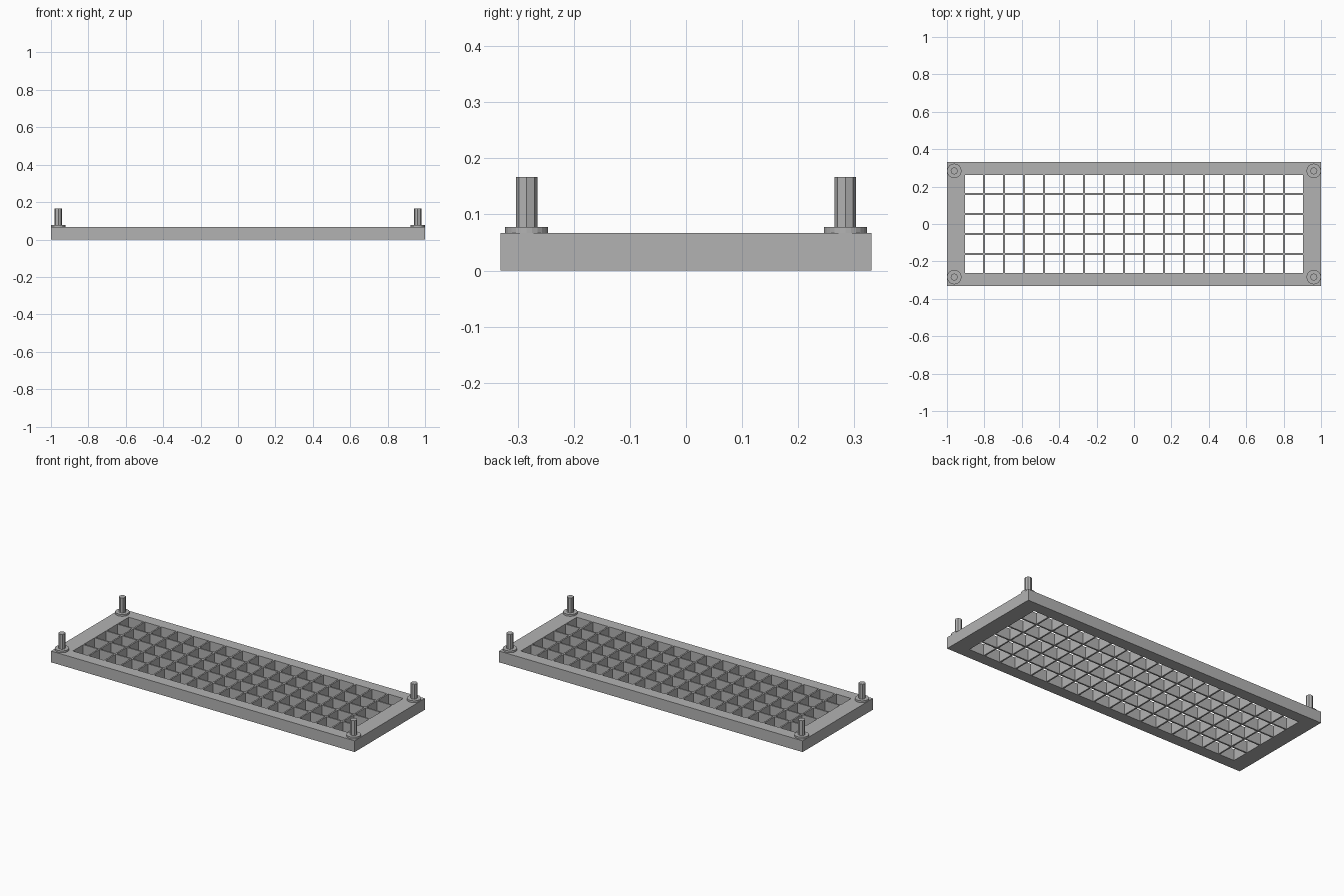
import bpy, bmesh
from mathutils import Matrix, Vector

cube = bpy.data.objects.get("Cube")
if cube:
    bpy.data.objects.remove(cube)

GREY = (0.45, 0.45, 0.45, 1)
mat = bpy.data.materials.new("mid grey")
mat.use_nodes = True
mat.diffuse_color = GREY
mat.node_tree.nodes["Principled BSDF"].inputs["Base Color"].default_value = GREY

HALF_X, HALF_Y, HEIGHT = 1.0, 0.331, 0.067
IN_X, IN_Y = 0.904, 0.263
COLS, ROWS = 17, 5
BAR = 0.009


def finish(name, bm):
    mesh = bpy.data.meshes.new(name)
    bmesh.ops.recalc_face_normals(bm, faces=bm.faces)
    bm.to_mesh(mesh)
    bm.free()
    mesh.materials.append(mat)
    obj = bpy.data.objects.new(name, mesh)
    bpy.context.collection.objects.link(obj)
    return obj


# Grating slab: one row of edges along each axis, with the cells left open
def edges(inner, outer, count):
    pitch = (2 * inner + BAR) / count
    pts = [-outer]
    for i in range(count):
        start = -inner + i * pitch
        pts += [start, start + pitch - BAR]
    return pts + [outer]


xs, ys = edges(IN_X, HALF_X, COLS), edges(IN_Y, HALF_Y, ROWS)
bm = bmesh.new()
grid = [[bm.verts.new((x, y, 0)) for y in ys] for x in xs]
for i in range(len(xs) - 1):
    for j in range(len(ys) - 1):
        if i % 2 and j % 2:
            continue
        bm.faces.new((grid[i][j], grid[i + 1][j], grid[i + 1][j + 1], grid[i][j + 1]))
top = bmesh.ops.extrude_face_region(bm, geom=bm.faces[:], use_keep_orig=True)
bmesh.ops.translate(bm, vec=Vector((0, 0, HEIGHT)),
                    verts=[v for v in top["geom"] if isinstance(v, bmesh.types.BMVert)])
finish("grating_frame", bm)


# Corner pegs: a flat collar with an eight-sided pin
def cylinder(name, x, y, z0, z1, radius, sides):
    bm = bmesh.new()
    bmesh.ops.create_cone(bm, cap_ends=True, segments=sides, radius1=radius, radius2=radius,
                          depth=z1 - z0, matrix=Matrix.Translation((x, y, (z0 + z1) / 2)))
    return finish(name, bm)


for sx, side in ((-1, "right"), (1, "left")):
    for sy, end in ((-1, "front"), (1, "back")):
        x, y = sx * 0.961, sy * 0.284
        cylinder(f"{end}_{side}_collar", x, y, HEIGHT - 0.005, 0.078, 0.0385, 24)
        cylinder(f"{end}_{side}_pin", x, y, HEIGHT, 0.167, 0.0193, 8)
